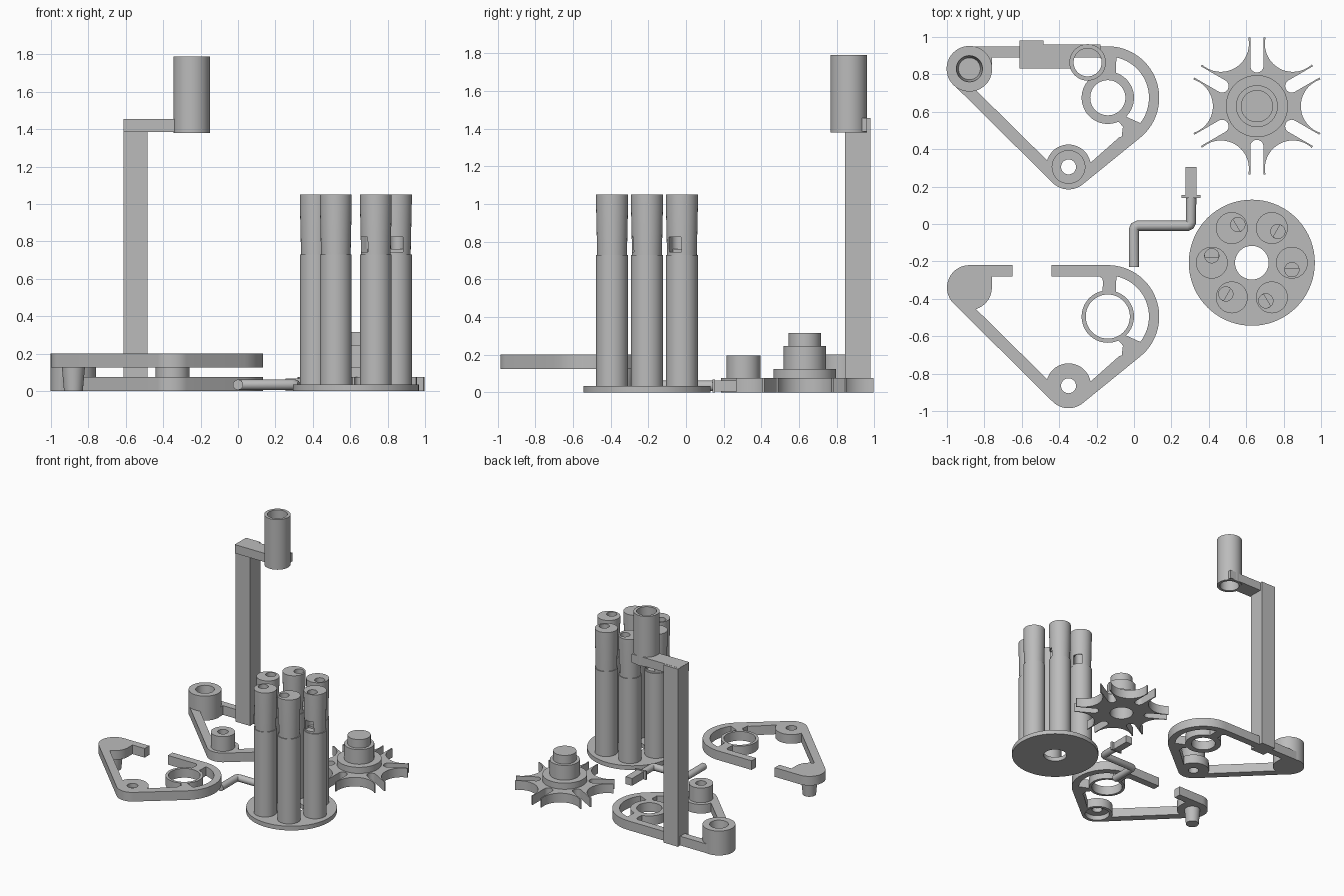
import bpy, bmesh, math
from mathutils import Matrix, Vector

cube = bpy.data.objects.get("Cube")
if cube:
    bpy.data.objects.remove(cube)

grey = bpy.data.materials.new("plain_grey")
grey.use_nodes = True
COL = (0.5, 0.5, 0.5, 1)
grey.diffuse_color = COL
grey.node_tree.nodes["Principled BSDF"].inputs["Base Color"].default_value = COL


def finish(name, bm):
    bmesh.ops.recalc_face_normals(bm, faces=bm.faces)
    me = bpy.data.meshes.new(name)
    bm.to_mesh(me)
    bm.free()
    me.materials.append(grey)
    ob = bpy.data.objects.new(name, me)
    bpy.context.collection.objects.link(ob)
    return ob


def arc(cx, cy, r, a0, a1, n=16):
    steps = [math.radians(a0 + (a1 - a0) * i / n) for i in range(n + 1)]
    return [(cx + r * math.cos(a), cy + r * math.sin(a)) for a in steps]


def circle(cx, cy, r, n=48):
    return arc(cx, cy, r, 0, 360, n)[:-1]


def prism(name, loops, z0, z1):
    """Extrude an outline with holes."""
    bm = bmesh.new()
    for loop in loops:
        vs = [bm.verts.new((x, y, z0)) for x, y in loop]
        for i, v in enumerate(vs):
            bm.edges.new((vs[i - 1], v))
    bmesh.ops.triangle_fill(bm, edges=bm.edges[:], use_beauty=True, normal=(0, 0, 1))
    ext = bmesh.ops.extrude_face_region(bm, geom=bm.faces[:], use_keep_orig=True)
    moved = [g for g in ext["geom"] if isinstance(g, bmesh.types.BMVert)]
    bmesh.ops.translate(bm, verts=moved, vec=(0, 0, z1 - z0))
    return finish(name, bm)


def lathe(name, profile, loc=(0, 0), closed=False, steps=48):
    """Spin (radius, height) points about a vertical axis."""
    bm = bmesh.new()
    vs = [bm.verts.new((r, 0, z)) for r, z in profile]
    es = [bm.edges.new(p) for p in zip(vs, vs[1:])]
    if closed:
        es.append(bm.edges.new((vs[-1], vs[0])))
    bmesh.ops.spin(bm, geom=vs + es, cent=(0, 0, 0), axis=(0, 0, 1),
                   angle=math.tau, steps=steps, use_duplicate=False)
    bmesh.ops.remove_doubles(bm, verts=bm.verts, dist=1e-5)
    ob = finish(name, bm)
    ob.data.transform(Matrix.Translation((loc[0], loc[1], 0)))
    return ob


def box(name, lo, hi):
    bm = bmesh.new()
    bmesh.ops.create_cube(bm, size=1)
    lo, hi = Vector(lo), Vector(hi)
    for v in bm.verts:
        v.co = (lo + hi) / 2 + v.co * (hi - lo)
    return finish(name, bm)


def cylinder(name, x, y, r, z0, z1):
    return lathe(name, [(0, z0), (r, z0), (r, z1), (0, z1)], (x, y))


def cut(ob, *cutters):
    for c in cutters:
        mod = ob.modifiers.new("cut", 'BOOLEAN')
        mod.operation, mod.solver, mod.object = 'DIFFERENCE', 'EXACT', c
    dg = bpy.context.evaluated_depsgraph_get()
    me = bpy.data.meshes.new_from_object(ob.evaluated_get(dg))
    ob.modifiers.clear()
    ob.data = me
    for c in cutters:
        bpy.data.objects.remove(c)
    return ob


# Frame plates: corner pad, lower pivot and bearing ring with curved slot
A, B, C = (-.88, .83), (-.35, .305), (-.14, .675)


def frame(name, dy, z0, z1, ring_hole):
    outline = arc(*A, .12, 90, 225) + arc(*B, .12, 225, 309) + arc(*C, .275, -51, 90, 30)
    window = ([(-.76, .89)] + arc(*A, .12, 0, -73) + arc(*B, .12, 163, 11)
              + arc(*C, .22, -74, -70, 2) + arc(*C, .18, -64, -62, 1)
              + arc(*C, .14, -66, -258, 30)
              + [(-.165, .86), (-.17, .88), (-.185, .89)])
    slot = arc(*C, .22, -38, 78, 24) + arc(*C, .14, 72, -46, 24)
    loops = [outline, window, slot, circle(*B, .04), circle(*C, ring_hole)]
    return prism(name, [[(x, y + dy) for x, y in lp] for lp in loops], z0, z1)


frame("rear_frame", 0, 0, .075, .094)
lathe("rear_socket", [(0, 0), (.122, 0), (.122, .2), (.07, .2), (.058, .07), (0, .07)], A)
lathe("rear_pivot_boss", [(.04, 0), (.09, 0), (.09, .195), (.04, .195)], B, closed=True)

DY = -1.17
front = frame("front_frame", DY, .125, .2, .118)
cut(front, box("gap_cutter", (-.65, -.3, .1), (-.44, -.2, .25)),
    cylinder("recess_cutter", B[0], B[1] + DY, .095, .1, .165))
lathe("front_frame_pin", [(0, 0), (.05, 0), (.062, .13), (0, .13)], (A[0], A[1] + DY))

# Post with arm and hopper tube
TUBE = (-.248, .864)
box("post", (-.613, .845, 0), (-.483, .98, 1.455))
arm = box("post_arm", (-.612, .832, 1.385), (-.18, .96, 1.456))
cut(arm, cylinder("bore_cutter", *TUBE, .09, 1.3, 1.5))
lathe("hopper_tube", [(.075, 1.38), (.0975, 1.38), (.0975, 1.79), (.075, 1.79)],
      TUBE, closed=True)

# Six-slot indexing wheel with stepped hub
GEAR = (.657, .63)
star = []
for k in range(6):
    local = [(.366, -.035)] + arc(.215, 0, .035, -90, -270, 12) + [(.366, .035)]
    valley = arc(.385, 0, .15, 252.5, 107.5, 20)
    for pts, deg in ((local, 90 + 60 * k), (valley, 120 + 60 * k)):
        c, s = math.cos(math.radians(deg)), math.sin(math.radians(deg))
        star += [(GEAR[0] + x * c - y * s, GEAR[1] + x * s + y * c) for x, y in pts]
prism("index_wheel", [star, circle(*GEAR, .09)], 0, .075)
lathe("index_wheel_hub", [(0, .22), (.09, .22), (.09, .07), (.166, .07), (.166, .125),
                          (.112, .125), (.112, .245), (.086, .245), (.086, .315), (0, .315)], GEAR)

# Crank handle
cu = bpy.data.curves.new("crank_rod", 'CURVE')
cu.dimensions = '3D'
cu.bevel_depth, cu.bevel_resolution, cu.use_fill_caps = .028, 6, True
path = [(0, -.23), (0, -.03), (.006, -.016), (.02, -.01), (.285, -.01),
        (.299, -.004), (.305, .01), (.305, .15)]
sp = cu.splines.new('POLY')
sp.points.add(len(path) - 1)
for p, (x, y) in zip(sp.points, path):
    p.co = (x, y, .034, 1)
tmp = bpy.data.objects.new("crank_path", cu)
bpy.context.collection.objects.link(tmp)
dg = bpy.context.evaluated_depsgraph_get()
bm = bmesh.new()
bm.from_mesh(bpy.data.meshes.new_from_object(tmp.evaluated_get(dg)))
bmesh.ops.remove_doubles(bm, verts=bm.verts, dist=1e-5)
bpy.data.objects.remove(tmp)
finish("crank_rod", bm)
box("crank_collar", (.255, .14, 0), (.355, .155, .068))
box("crank_square_end", (.275, .15, .004), (.335, .305, .064))

# Revolving base and six bored columns
HUB = (.63, -.207)
lathe("column_base", [(.09, 0), (.337, 0), (.337, .035), (.09, .035)], HUB, closed=True, steps=72)
column = lathe("column_1", [(0, .03), (.085, .03), (.085, .73), (.079, .73),
                            (.085, 1.0), (.085, 1.05), (0, 1.05)])
cut(column, cylinder("bore_cutter", 0, -.037, .038, .76, 1.1),
    box("window_cutter", (-.037, -.12, .745), (.037, -.03, .825)))
column.data.transform(Matrix.Translation((.214, 0, 0)))
for k in range(6):
    ob = column if k == 0 else bpy.data.objects.new(f"column_{k + 1}", column.data)
    if k:
        bpy.context.collection.objects.link(ob)
    ob.location = (*HUB, 0)
    ob.rotation_euler.z = math.radians(60 * k)

# Smooth the round sides, keep the edges sharp
bpy.ops.object.select_all(action='DESELECT')
for ob in bpy.context.collection.objects:
    if ob.type == 'MESH' and grey.name in ob.data.materials:
        ob.select_set(True)
        bpy.context.view_layer.objects.active = ob
bpy.ops.object.shade_smooth_by_angle(angle=math.radians(30))
